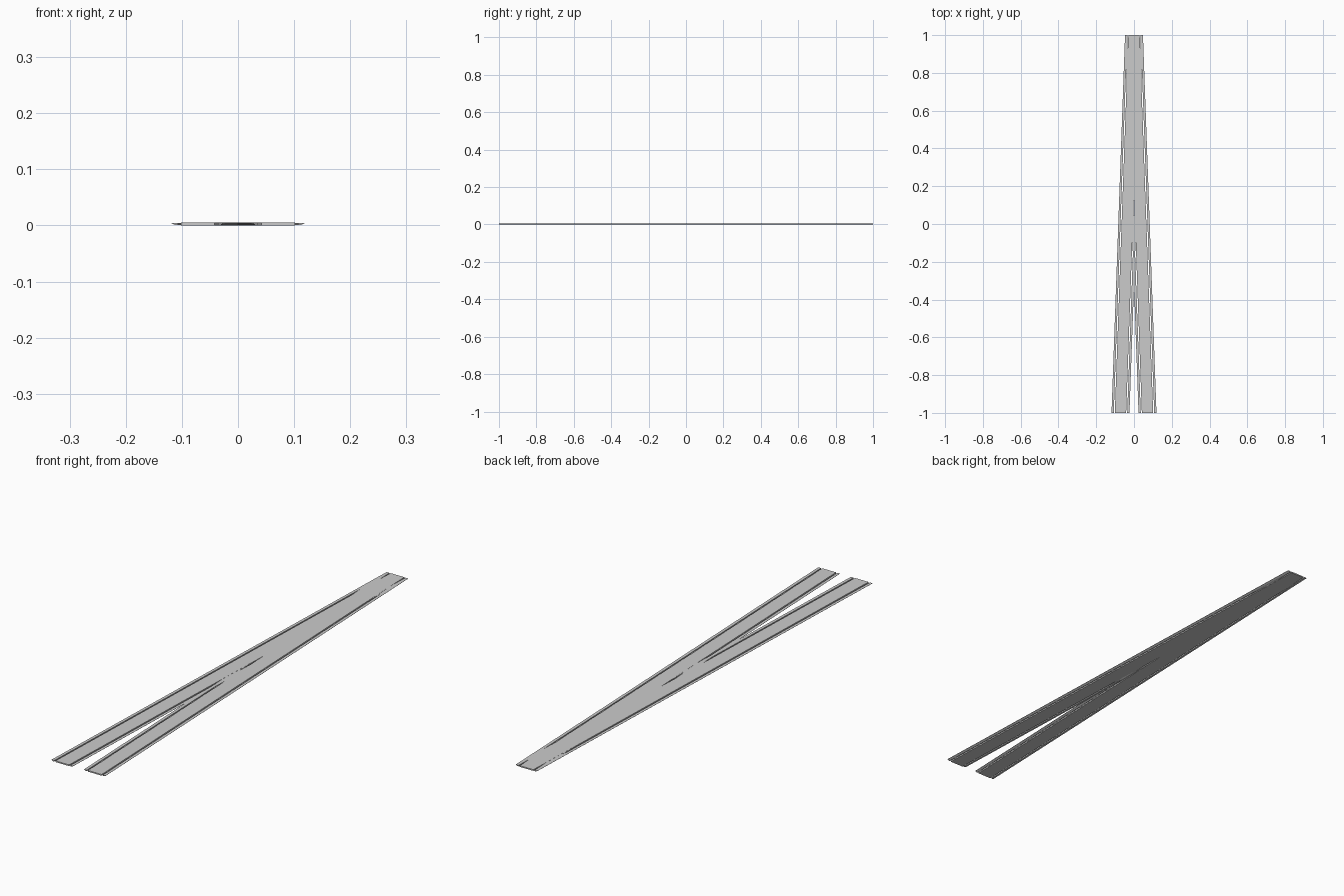
import bpy
import bmesh

if "Cube" in bpy.data.objects:
    bpy.data.objects.remove(bpy.data.objects["Cube"])

SHIFT = 0.0715   # sideways offset of each branch at the front end
STEPS = 8        # segments along the length


def branch_strip(name, profile, side):
    """Loft a cross-section (x offset, z) along one diverging branch."""
    bm = bmesh.new()
    rings = []
    for i in range(STEPS + 1):
        t = i / STEPS
        rings.append([bm.verts.new((side * SHIFT * t + x, 1 - 2 * t, z))
                      for x, z in profile])
    n = len(profile)
    for a, b in zip(rings, rings[1:]):
        for k in range(n):
            bm.faces.new((a[k], a[(k + 1) % n], b[(k + 1) % n], b[k]))
    bm.faces.new(rings[0])
    bm.faces.new(rings[-1])
    bmesh.ops.recalc_face_normals(bm, faces=bm.faces)
    mesh = bpy.data.meshes.new(name)
    bm.to_mesh(mesh)
    bm.free()
    obj = bpy.data.objects.new(name, mesh)
    bpy.context.collection.objects.link(obj)
    return obj


# Cross-sections: flat deck, and an edge strip with an outward lip
deck = [(-0.030, 0.0), (0.030, 0.0), (0.030, 0.005), (-0.030, 0.005)]
edge = [(0.0355, 0.0005), (0.0400, 0.0005), (0.0475, 0.0040),
        (0.0475, 0.0046), (0.0355, 0.0046)]

# Two straight branches overlapping at the back and splitting at the front
for label, side in (("left", -1), ("right", 1)):
    branch_strip(label + "_deck", deck, side)
    for edge_label, s in (("left", -1), ("right", 1)):
        branch_strip(f"{label}_branch_{edge_label}_edge",
                     [(s * x, z) for x, z in edge], side)
